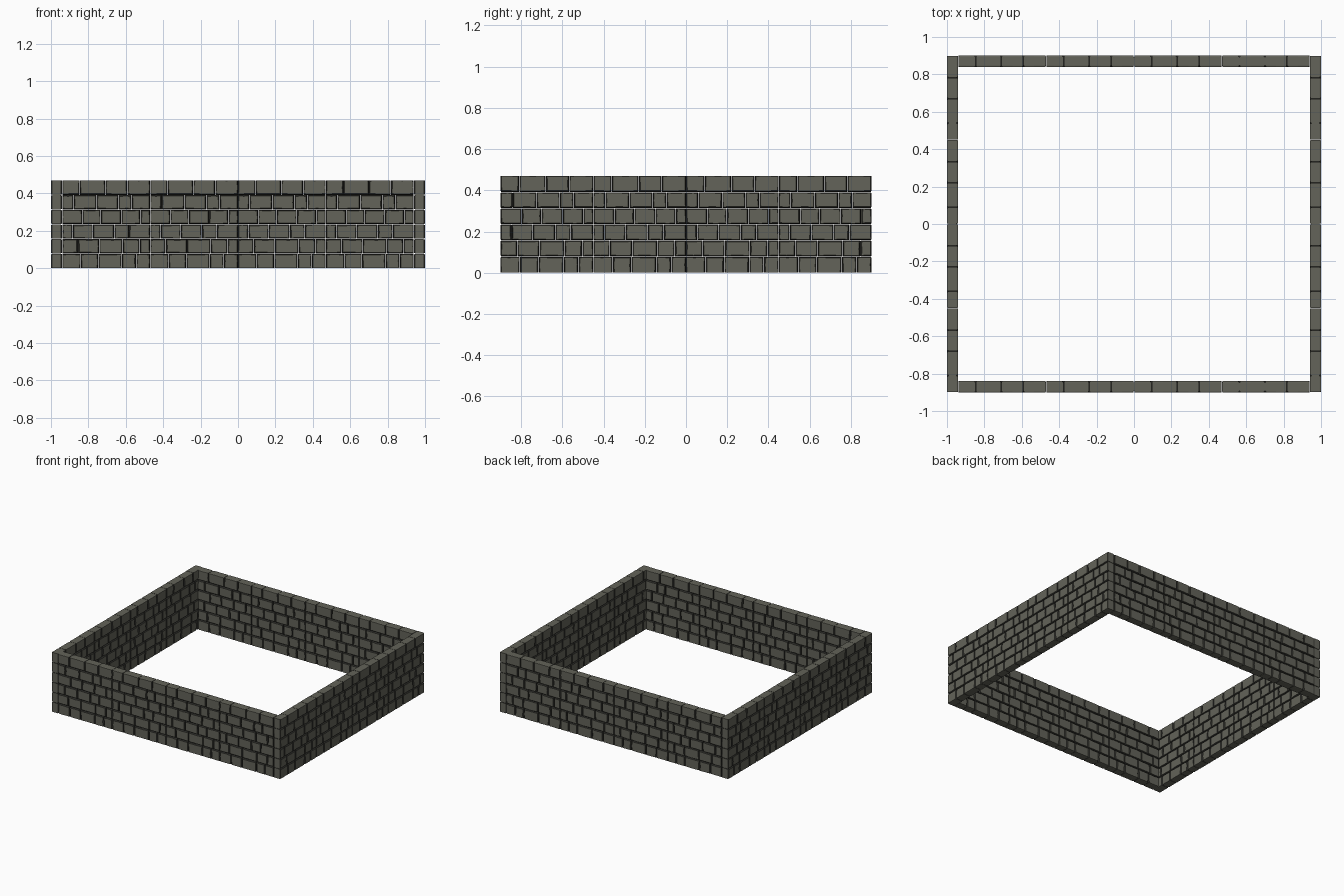
import bpy, bmesh, random
from math import pi

if "Cube" in bpy.data.objects:
    bpy.data.objects.remove(bpy.data.objects["Cube"])

random.seed(7)
HEIGHT, THICK = 0.47, 0.06
ROW = HEIGHT / 6

def material(name, col):
    m = bpy.data.materials.new(name)
    m.diffuse_color = (*col, 1)
    m.use_nodes = True
    m.node_tree.nodes["Principled BSDF"].inputs["Base Color"].default_value = m.diffuse_color
    return m

stone = material("stone", (0.125, 0.125, 0.10))
joint = material("dark_joint", (0.028, 0.028, 0.024))

# Joint positions along one wall panel, bottom course first
COURSES = [
    (0.21, 0.41, 0.68, 0.84),
    (0.18, 0.42, 0.69, 0.88),
    (0.12, 0.35, 0.59, 0.76),
    (0.23, 0.44, 0.67, 0.89),
    (0.13, 0.39, 0.64, 0.79),
    (0.20, 0.49, 0.74),
]

def jit(a=0.0025):
    return random.uniform(-a, a)

def add_brick(bm, x0, x1, z0, z1, ends):
    """Rough stone: an uneven outline carried through the wall, worn at both faces."""
    g = 0.0012
    x0, x1 = x0 + g, x1 - g
    z0, z1 = z0 + (0 if z0 < 0.001 else g), z1 - (0 if z1 > HEIGHT - 0.001 else g)
    xm = (x0 + x1) / 2 + jit(0.01)
    outline = [(x0, z0), (xm, z0), (x1, z0), (x1, (z0 + z1) / 2),
               (x1, z1), (xm, z1), (x0, z1), (x0, (z0 + z1) / 2)]
    h = THICK / 2

    def ring(y, inset):
        pts = []
        for x, z in outline:
            sx = (x == x0) - (x == x1)
            sz = (z == z0) - (z == z1)
            jx = abs(jit(0.004)) if inset else 0
            jz = abs(jit(0.004)) if inset else 0
            # wall top, base and panel ends stay tighter
            ix = inset * (0.5 if (x in (x0, x1) and ends[0 if x == x0 else 1]) else 1)
            iz = inset
            if z < 0.001 or z > HEIGHT - 0.001:
                iz, jz = inset * 0.3, jz * 0.4
            pts.append(bm.verts.new((x + sx * (ix + jx), y, z + sz * (iz + jz))))
        return pts

    rings = [ring(-h, 0.003), ring(-h + 0.008, 0), ring(h - 0.008, 0), ring(h, 0.003)]
    bm.faces.new(rings[0])
    bm.faces.new(rings[-1][::-1])
    for k in range(3):
        a, b = rings[k], rings[k + 1]
        for i in range(8):
            j = (i + 1) % 8
            f = bm.faces.new((a[i], b[i], b[j], a[j]))
            outer = (i in (0, 1) and outline[0][1] < 0.001) or \
                    (i in (4, 5) and outline[4][1] > HEIGHT - 0.001)
            f.material_index = 0 if outer else 1
            # exposed panel ends are plain stone
            if (i in (2, 3) and ends[1]) or (i in (6, 7) and ends[0]):
                f.material_index = 0 if k == 1 else 1

def panel_mesh(name, length):
    bm = bmesh.new()
    for r, cuts in enumerate(COURSES):
        xs = [0, *cuts, 1]
        z = r * ROW
        for i, (a, b) in enumerate(zip(xs, xs[1:])):
            add_brick(bm, (a - 0.5) * length, (b - 0.5) * length, z, z + ROW,
                      (i == 0, i == len(xs) - 2))
    bmesh.ops.recalc_face_normals(bm, faces=bm.faces)
    me = bpy.data.meshes.new(name)
    bm.to_mesh(me)
    bm.free()
    me.materials.append(stone)
    me.materials.append(joint)
    return me

def place(name, mesh, x, y, rot):
    ob = bpy.data.objects.new(name, mesh)
    ob.location = (x, y, 0)
    ob.rotation_euler.z = rot
    bpy.context.collection.objects.link(ob)

# Four panels per wall; side walls run the full depth, front and back fit between
LONG, SHORT = 0.47, 0.45
long_panel = panel_mesh("long_panel", LONG)
side_panel = panel_mesh("side_panel", SHORT)
for i in range(4):
    for side, s in (("front", -1), ("back", 1)):
        place(f"{side}_wall_{i + 1}", long_panel, (i - 1.5) * LONG, s * (0.9 - THICK / 2), 0)
    for side, s in (("left", -1), ("right", 1)):
        place(f"{side}_wall_{i + 1}", side_panel, s * (1 - THICK / 2), (i - 1.5) * SHORT, pi / 2)
